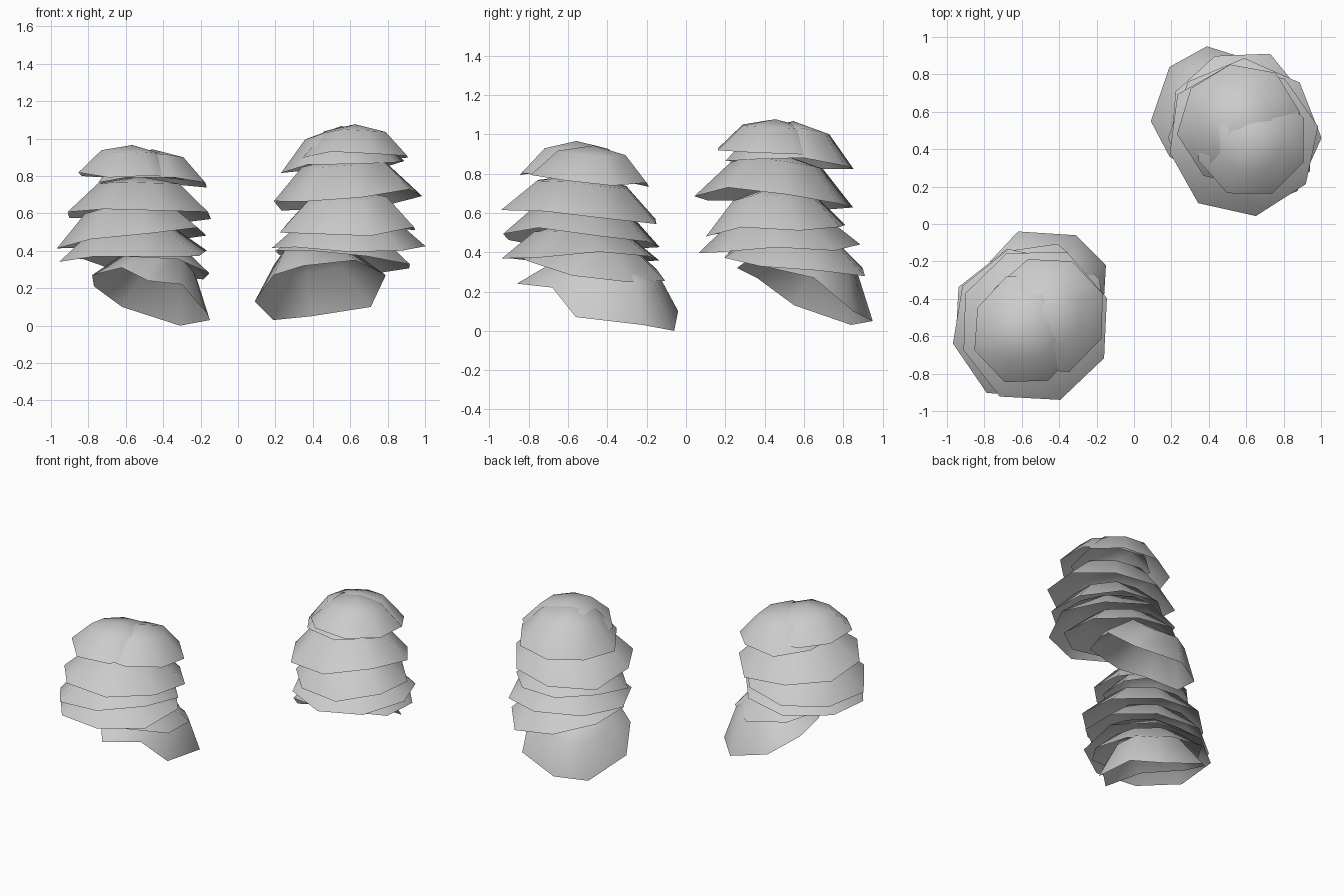
import bpy, bmesh, math, random
from mathutils import Vector

cube = bpy.data.objects.get("Cube")
if cube:
    bpy.data.objects.remove(cube)

grey = bpy.data.materials.new("light grey")
grey.use_nodes = True
grey.diffuse_color = (0.6, 0.6, 0.6, 1)
grey.node_tree.nodes["Principled BSDF"].inputs["Base Color"].default_value = (0.6, 0.6, 0.6, 1)

random.seed(7)


def tilted_rim(x, y, z, slope_x, slope_y, radius, spin):
    """Slightly ragged octagon lying on a sloping plane, counterclockwise."""
    points = []
    for i in range(8):
        a = math.radians(spin + 45 * i)
        r = radius * random.uniform(0.96, 1.05)
        dx, dy = r * math.cos(a), r * math.sin(a)
        rise = random.uniform(-0.02, 0.02)
        points.append((x + dx, y + dy, z + dx * slope_x + dy * slope_y + rise))
    return points


def cap(name, rim_points, height):
    """Open, hollow dome with a shoulder, raised square to its rim."""
    rim = [Vector(p) for p in rim_points]
    count = len(rim)
    centre = sum(rim, Vector()) / count
    up = Vector()
    for i in range(count):
        up += (rim[i] - centre).cross(rim[(i + 1) % count] - centre)
    up.normalize()

    bm = bmesh.new()
    edge = [bm.verts.new(p) for p in rim]
    shoulder = [bm.verts.new(p.lerp(centre, 0.42) + up * height * 0.76) for p in rim]
    apex = bm.verts.new(centre + up * height)
    for i in range(count):
        j = (i + 1) % count
        bm.faces.new((edge[i], edge[j], shoulder[j], shoulder[i]))
        bm.faces.new((shoulder[i], shoulder[j], apex))
    for f in bm.faces:
        f.smooth = True
    mesh = bpy.data.meshes.new(name)
    bm.to_mesh(mesh)
    bm.free()
    mesh.materials.append(grey)
    bpy.context.collection.objects.link(bpy.data.objects.new(name, mesh))


# Steeply tipped base caps
cap("front_stack_base_cap", [
    (-0.77, -0.2, 0.21), (-0.78, -0.4, 0.27), (-0.62, -0.68, 0.31),
    (-0.48, -0.86, 0.24), (-0.3, -0.68, 0.22), (-0.17, -0.56, 0.07),
    (-0.15, -0.22, 0.03), (-0.31, -0.06, 0), (-0.62, -0.04, 0.1)], 0.25)
cap("back_stack_base_cap", [
    (0.19, 0.36, 0.27), (0.35, 0.26, 0.32), (0.63, 0.3, 0.35),
    (0.79, 0.65, 0.27), (0.71, 0.85, 0.1), (0.39, 0.95, 0.05),
    (0.19, 0.84, 0.03), (0.09, 0.55, 0.13)], 0.25)

# Front stack tiers: x, y, rim height, slopes, radius, spin, dome height
front = [
    ("skirt", -0.51, -0.48, 0.33, -0.14, -0.12, 0.38, 30, 0.15),
    ("lower", -0.57, -0.55, 0.37, 0.03, 0.02, 0.41, 15, 0.18),
    ("middle", -0.57, -0.54, 0.46, 0.11, -0.05, 0.41, 14, 0.22),
    ("upper", -0.54, -0.54, 0.59, 0.0, -0.08, 0.41, 20, 0.21),
    ("crown_near", -0.57, -0.56, 0.79, -0.02, -0.03, 0.3, 22, 0.17),
    ("crown_far", -0.46, -0.48, 0.76, 0.0, -0.06, 0.32, 20, 0.18),
]

# Back stack tiers
back = [
    ("skirt", 0.56, 0.55, 0.35, -0.13, -0.1, 0.38, 20, 0.16),
    ("lower", 0.59, 0.46, 0.42, 0.0, 0.02, 0.41, 0, 0.20),
    ("middle", 0.59, 0.46, 0.52, 0.0, 0.07, 0.38, 18, 0.22),
    ("upper", 0.58, 0.45, 0.67, 0.07, -0.07, 0.41, 10, 0.24),
    ("crown_near", 0.62, 0.45, 0.9, -0.02, -0.03, 0.3, 22, 0.17),
    ("crown_far", 0.57, 0.54, 0.85, 0.1, -0.04, 0.33, 10, 0.22),
]

for stack, tiers in (("front", front), ("back", back)):
    for part, *plane, height in tiers:
        cap(stack + "_stack_" + part + "_cap", tilted_rim(*plane), height)
